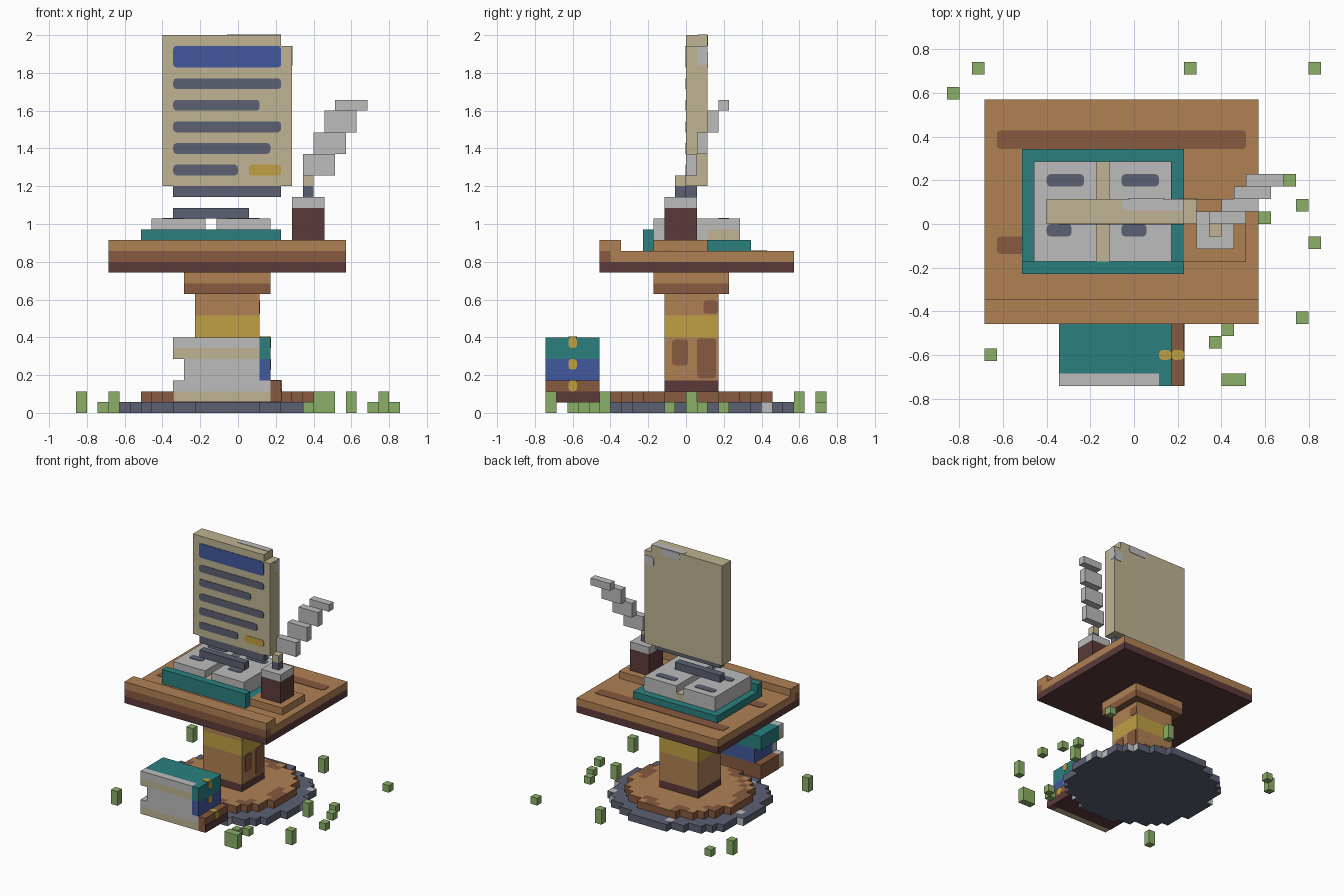
import bpy, bmesh, math
from mathutils import Vector

cube = bpy.data.objects.get("Cube")
if cube:
    bpy.data.objects.remove(cube, do_unlink=True)

V = 2 / 35  # size of one block


def material(name, rgb):
    lin = [(c / 255 / 12.92) if c < 11 else ((c / 255 + 0.055) / 1.055) ** 2.4 for c in rgb]
    m = bpy.data.materials.new(name)
    m.use_nodes = True
    m.diffuse_color = (*lin, 1)
    m.node_tree.nodes["Principled BSDF"].inputs["Base Color"].default_value = (*lin, 1)
    return m


WOOD = material("light_wood", (176, 129, 84))
BROWN = material("dark_wood", (135, 90, 62))
MAROON = material("maroon", (92, 58, 58))
TEAL = material("teal", (43, 127, 127))
BLUE = material("blue", (66, 88, 158))
GOLD = material("gold", (192, 160, 68))
SLATE = material("slate", (92, 96, 114))
PAPER = material("paper_grey", (188, 188, 188))
TAN = material("parchment", (191, 179, 146))
GREEN = material("leaf_green", (139, 175, 105))


def finish(bm, name, mats):
    me = bpy.data.meshes.new(name)
    bm.to_mesh(me)
    bm.free()
    for m in mats:
        me.materials.append(m)
    ob = bpy.data.objects.new(name, me)
    bpy.context.collection.objects.link(ob)
    return ob


def box(name, mat, x, y, z, round_axis=None):
    """Box from (min, max) ranges in blocks; optionally rounds the edges along one axis."""
    bm = bmesh.new()
    bmesh.ops.create_cube(bm, size=1)
    for v in bm.verts:
        v.co = Vector([(r[0] + r[1]) / 2 + c * (r[1] - r[0]) for r, c in zip((x, y, z), v.co)]) * V
    if round_axis is not None:
        edges = [e for e in bm.edges
                 if abs((e.verts[0].co - e.verts[1].co).normalized()[round_axis]) > 0.9]
        bmesh.ops.bevel(bm, geom=edges, offset=0.3 * V, segments=2, profile=0.5, affect='EDGES')
    return finish(bm, name, [mat])


T = 0.06  # painted plate thickness in blocks


def disc(name, rx, ry, z0, z1, mats, rule):
    """Blocky ellipse centred under the column; rule picks a material index per face."""
    bm = bmesh.new()
    grid = {}

    def vert(i, j):
        if (i, j) not in grid:
            grid[i, j] = bm.verts.new((i * V, j * V, z0 * V))
        return grid[i, j]
    for i in range(-12, 11):
        for j in range(-11, 12):
            if ((i + 1.5) / rx) ** 2 + (j / ry) ** 2 <= 1:
                bm.faces.new([vert(i, j), vert(i, j + 1), vert(i + 1, j + 1), vert(i + 1, j)])
    base = bm.faces[:]
    ext = bmesh.ops.extrude_face_region(bm, geom=base, use_keep_orig=True)
    bmesh.ops.translate(bm, vec=(0, 0, (z1 - z0) * V),
                        verts=[g for g in ext["geom"] if isinstance(g, bmesh.types.BMVert)])
    bmesh.ops.recalc_face_normals(bm, faces=bm.faces[:])
    for f in bm.faces:
        c = f.calc_center_median() / V
        f.material_index = rule(f.normal, c, math.hypot((c.x + 1) / rx, (c.y - 0.5) / ry))
    return finish(bm, name, mats)


# Ground discs
disc("stone_base", 10, 9.5, 0, 1, [SLATE, PAPER],
     lambda n, c, r: int(n.z > -0.5 and r > 0.85 and
                         (math.floor(c.x) * 7 + math.floor(c.y) * 13) % 19 == 0))
disc("earth_step", 8, 7.5, 1, 2, [WOOD, BROWN],
     lambda n, c, r: int(n.z < 0.5 or (r > 0.8 and math.sin(c.x * 1.3 + c.y) > 0)))

# Column, stacked in bands
col_x, col_y = (-4, 2), (-2, 3)
for name, mat, z in (("column_foot", MAROON, (2, 3)), ("column_shaft", WOOD, (3, 7)),
                     ("column_gold_band", GOLD, (7, 9)), ("column_neck", WOOD, (9, 11))):
    box(name, mat, col_x, col_y, z)
box("column_cap_lower", BROWN, (-5, 3), (-3, 4), (11, 12))
box("column_cap_upper", WOOD, (-5, 3), (-3, 4), (12, 13))
for y, z in (((-1.3, 0.2), (4.4, 6.8)), ((1, 2.8), (3.2, 6.9)), ((1.6, 3), (9.2, 10.4))):
    box("column_knot", BROWN, (2, 2 + T), y, z, 0)

# Table top
box("table_underside", MAROON, (-12, 10), (-8, 10), (13, 14))
box("table_top", WOOD, (-12, 10), (-7, 10), (14, 15))
box("table_front_edge", BROWN, (-12, 10), (-8, -7), (14, 15))
box("table_front_lip", WOOD, (-12, 10), (-8, -6), (15, 16))
box("table_grain_back", BROWN, (-11, 9), (6, 7.5), (15, 15 + T), 2)
box("table_grain_front", BROWN, (-11, 9), (-2.4, -1), (15, 15 + T), 2)

# Open book
box("open_book_cover", TEAL, (-9, 4), (-4, 6), (15, 16))
box("open_book_front_rim", TEAL, (-9, 4), (-4, -3), (16, 17))
box("open_book_gutter", TAN, (-3, -2), (-3, 5), (16, 17))
for x in (-8, -2):
    box("open_book_page", PAPER, (x, x + 5), (-3, 5), (16, 18))
    box("page_line_back", SLATE, (x + 1, x + 4), (3, 4), (18, 18 + T), 2)
    box("page_line_front", SLATE, (x + 1, x + 3), (-1, 0), (18, 18 + T), 2)
box("page_edge_shade", TAN, (3, 3 + T), (2, 5), (16, 17), 0)

# Hovering parchment with writing
box("parchment_sheet", TAN, (-7, 4), (0, 2), (21, 35))
box("parchment_side", TAN, (4, 5), (0, 2), (21, 34))
box("parchment_heading", BLUE, (-6, 4), (-T, 0), (32, 34), 1)
for x1, z in ((4, 30), (2, 28), (4, 26), (3, 24), (0, 22)):
    box("parchment_line", SLATE, (-6, x1), (-T, 0), (z, z + 1), 1)
box("parchment_signature", GOLD, (1, 4), (-T, 0), (22, 23), 1)
box("parchment_worn_top", PAPER, (-1, 4), (1.1, 2), (35, 35 + T), 2)
box("parchment_worn_side", PAPER, (5, 5 + T), (1, 2), (32.2, 34), 0)
box("parchment_worn_back", PAPER, (3.6, 5), (2, 2 + T), (32, 33.4), 1)
box("parchment_worn_back", PAPER, (-0.5, 2.5), (2, 2 + T), (34, 35), 1)
box("floating_line_upper", SLATE, (-6, 4), (0, 1), (20, 21))
box("floating_line_lower", SLATE, (-6, 1), (0, 1), (18, 19))

# Inkwell and quill
box("inkwell_tray", WOOD, (4, 9), (-3, 2), (15, 16))
box("inkwell_body", MAROON, (5, 8), (-2, 1), (16, 19))
box("inkwell_rim", PAPER, (5, 8), (-2, 1), (19, 20))
box("quill_tip", SLATE, (6, 7), (-1, 0), (20, 21))
box("quill_stem", TAN, (6, 7), (-1, 0), (21, 22))
for i in range(4):
    z = 22 + 2 * i
    box("quill_feather", PAPER, (6 + i, 9 + i), (i, i + 1), (z, z + (1 if i == 3 else 2)))

# Stack of closed books: cover, front pages, spine end and gold stud
for name, mat, x0, x1, z0, z1 in (("top_book", TEAL, -6, 3, 5, 7),
                                  ("middle_book", BLUE, -5, 3, 3, 5),
                                  ("bottom_book", BROWN, -6, 4, 1, 3)):
    low, high = (PAPER, PAPER) if name == "middle_book" else (TAN, PAPER)
    box(name + "_cover", mat, (x0, x1), (-12, -8), (z0, z1))
    box(name + "_spine", mat, (x1 - 1, x1), (-13, -12), (z0, z1))
    box(name + "_pages_low", low, (x0, x1 - 1), (-13, -12), (z0, z0 + 1))
    box(name + "_pages_high", high, (x0, x1 - 1), (-13, -12), (z0 + 1, z1))
    box(name + "_stud", GOLD, (x1, x1 + T), (-10.9, -10.1), (z1 - 1, z1), 0)
box("top_book_clasp", GOLD, (2, 3), (-10.9, -10.1), (7, 7 + T), 2)
box("bottom_book_clasp", GOLD, (3, 4), (-10.9, -10.1), (3, 3 + T), 2)
box("bottom_book_board", MAROON, (4, 4 + T), (-13, -8), (1, 2))
box("bottom_book_base", MAROON, (-6, 4), (-12, -8), (1 - T, 1))

# Grass tufts: x, y, height
for x, y, h in ((-13, 12, 1), (-15, 10, 2), (4, 12, 2), (14, 12, 1), (12, 3, 1), (13, 1, 1),
                (10, 0, 2), (14, -2, 1), (13, -8, 2), (7, -9, 1), (6, -10, 1), (-12, -11, 2)):
    box("grass_tuft", GREEN, (x, x + 1), (y, y + 1), (0, h))
box("wide_grass_tuft", GREEN, (7, 9), (-13, -12), (0, 2))
